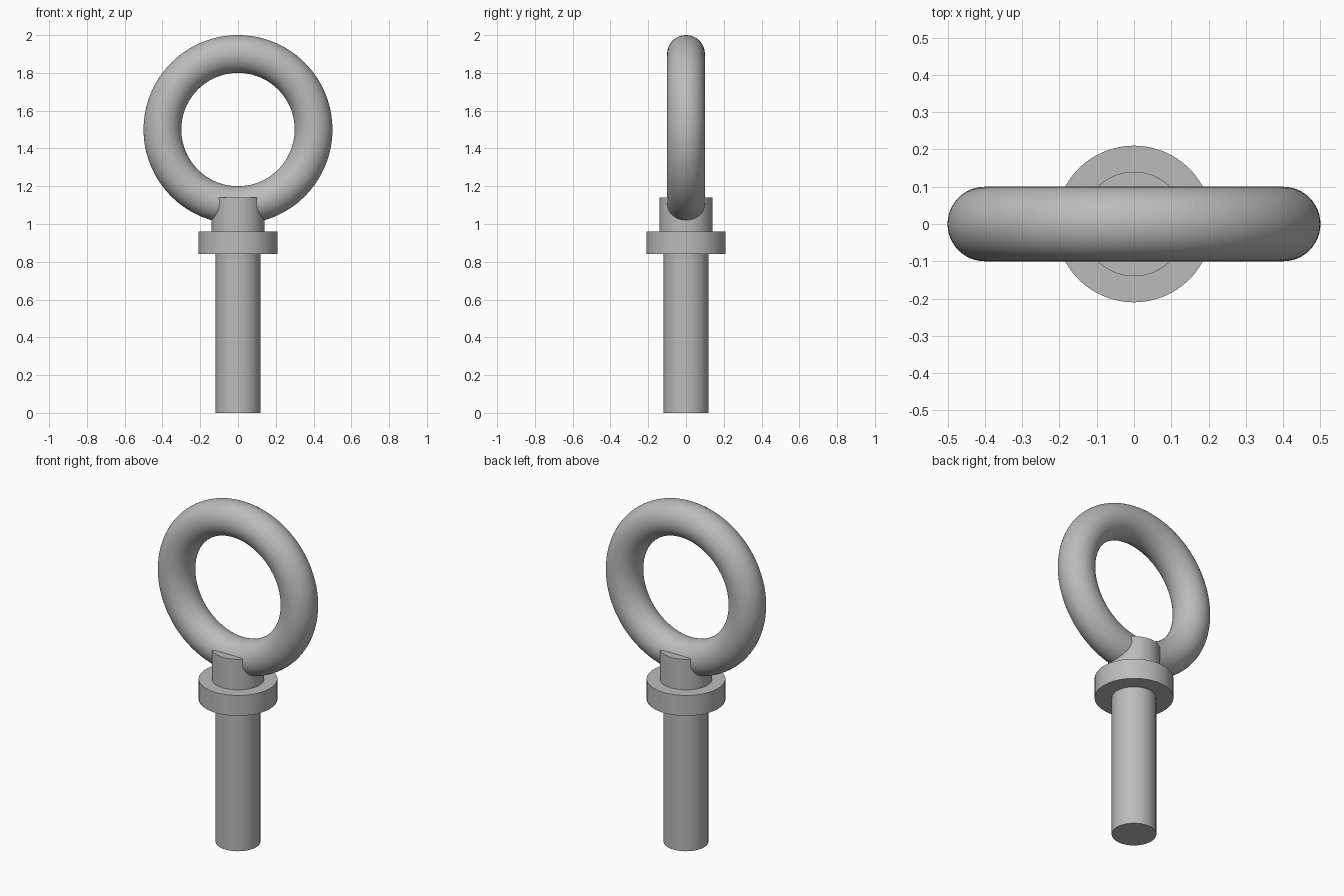
import bpy
import bmesh
import math
from mathutils import Vector

cube = bpy.data.objects.get("Cube")
if cube:
    bpy.data.objects.remove(cube, do_unlink=True)

steel = bpy.data.materials.new("grey_steel")
steel.use_nodes = True
GREY = (0.5, 0.5, 0.5, 1.0)
steel.diffuse_color = GREY
steel.node_tree.nodes["Principled BSDF"].inputs["Base Color"].default_value = GREY


def finish(obj, name):
    """Name, colour and smooth-shade one part."""
    obj.name = obj.data.name = name
    obj.data.materials.append(steel)
    bpy.ops.object.select_all(action="DESELECT")
    obj.select_set(True)
    bpy.context.view_layer.objects.active = obj
    bpy.ops.object.shade_smooth_by_angle(angle=math.radians(35))


def lathe(name, profile, steps=96):
    """Turn an (r, z) profile about the vertical axis."""
    bm = bmesh.new()
    verts = [bm.verts.new((r, 0, z)) for r, z in profile]
    edges = [bm.edges.new(pair) for pair in zip(verts, verts[1:])]
    bmesh.ops.spin(bm, geom=verts + edges, cent=Vector(), axis=(0, 0, 1),
                   angle=math.tau, steps=steps, use_merge=True)
    bmesh.ops.remove_doubles(bm, verts=bm.verts, dist=0.0001)
    bmesh.ops.recalc_face_normals(bm, faces=bm.faces)
    mesh = bpy.data.meshes.new(name)
    bm.to_mesh(mesh)
    bm.free()
    obj = bpy.data.objects.new(name, mesh)
    bpy.context.collection.objects.link(obj)
    finish(obj, name)


# Shank, collar and neck turned as one solid
SHANK_R, COLLAR_R, NECK_R = 0.119, 0.21, 0.14
COLLAR_BOTTOM, COLLAR_TOP, NECK_TOP = 0.84, 0.96, 1.14
lathe("bolt_shank_and_collar", [
    (0, 0), (SHANK_R, 0),
    (SHANK_R, COLLAR_BOTTOM), (COLLAR_R, COLLAR_BOTTOM),
    (COLLAR_R, COLLAR_TOP), (NECK_R, COLLAR_TOP),
    (NECK_R, NECK_TOP), (0, NECK_TOP),
])

# Upright lifting ring, its lower edge sunk in the neck
bpy.ops.mesh.primitive_torus_add(
    major_radius=0.4, minor_radius=0.1, major_segments=128, minor_segments=48,
    location=(0, 0, 1.5), rotation=(math.pi / 2, 0, 0))
finish(bpy.context.object, "lifting_ring")
